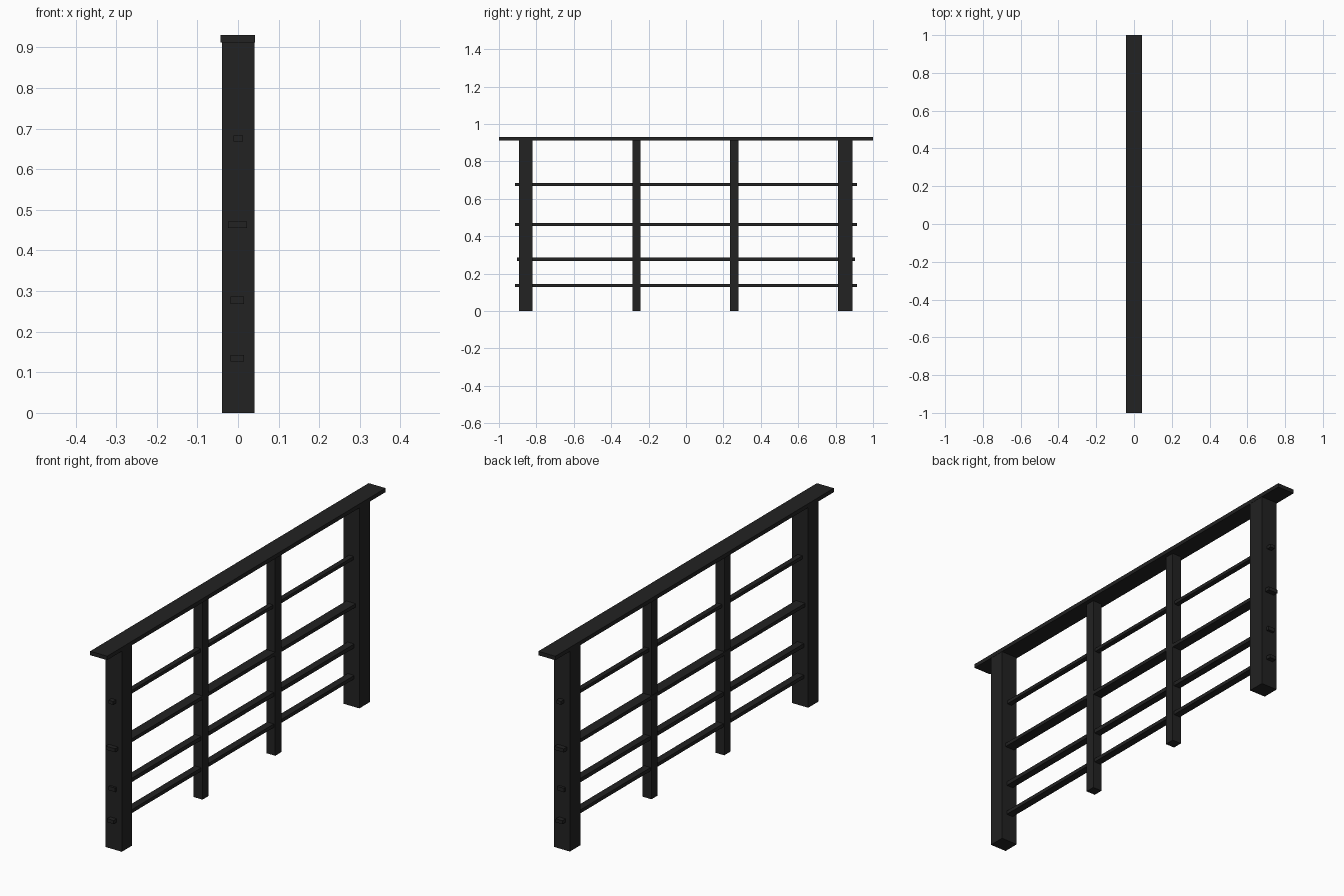
import bpy

if "Cube" in bpy.data.objects:
    bpy.data.objects.remove(bpy.data.objects["Cube"])

mat = bpy.data.materials.new("black_metal")
mat.diffuse_color = (0.016, 0.016, 0.016, 1)
mat.use_nodes = True
mat.node_tree.nodes["Principled BSDF"].inputs["Base Color"].default_value = mat.diffuse_color


def box(name, x, y, z):
    """Box from (min, max) ranges on each axis."""
    bpy.ops.mesh.primitive_cube_add(size=1, location=[(a + b) / 2 for a, b in (x, y, z)])
    ob = bpy.context.object
    ob.name = name
    ob.scale = [b - a for a, b in (x, y, z)]
    bpy.ops.object.transform_apply(location=False, rotation=False, scale=True)
    ob.data.materials.append(mat)
    return ob


# Flat handrail on top
box("handrail", (-0.043, 0.042), (-1, 1), (0.912, 0.93))

# Thick end posts
for name, y in (("end_post_front", (-0.893, -0.82)), ("end_post_back", (0.813, 0.891))):
    box(name, (-0.04, 0.041), y, (0, 0.912))

# Slim intermediate posts
for name, y in (("middle_post_front", (-0.286, -0.242)), ("middle_post_back", (0.236, 0.281))):
    box(name, (-0.023, 0.022), y, (0, 0.912))

# Horizontal bars passing through the posts: x range, half length, z range
bars = [
    ((-0.018, 0.015), 0.914, (0.127, 0.143)),
    ((-0.018, 0.015), 0.903, (0.268, 0.286)),
    ((-0.025, 0.022), 0.914, (0.455, 0.471)),
    ((-0.011, 0.012), 0.914, (0.668, 0.683)),
]
for i, (x, half, z) in enumerate(bars, 1):
    box(f"crossbar_{i}", x, (-half, half), z)
